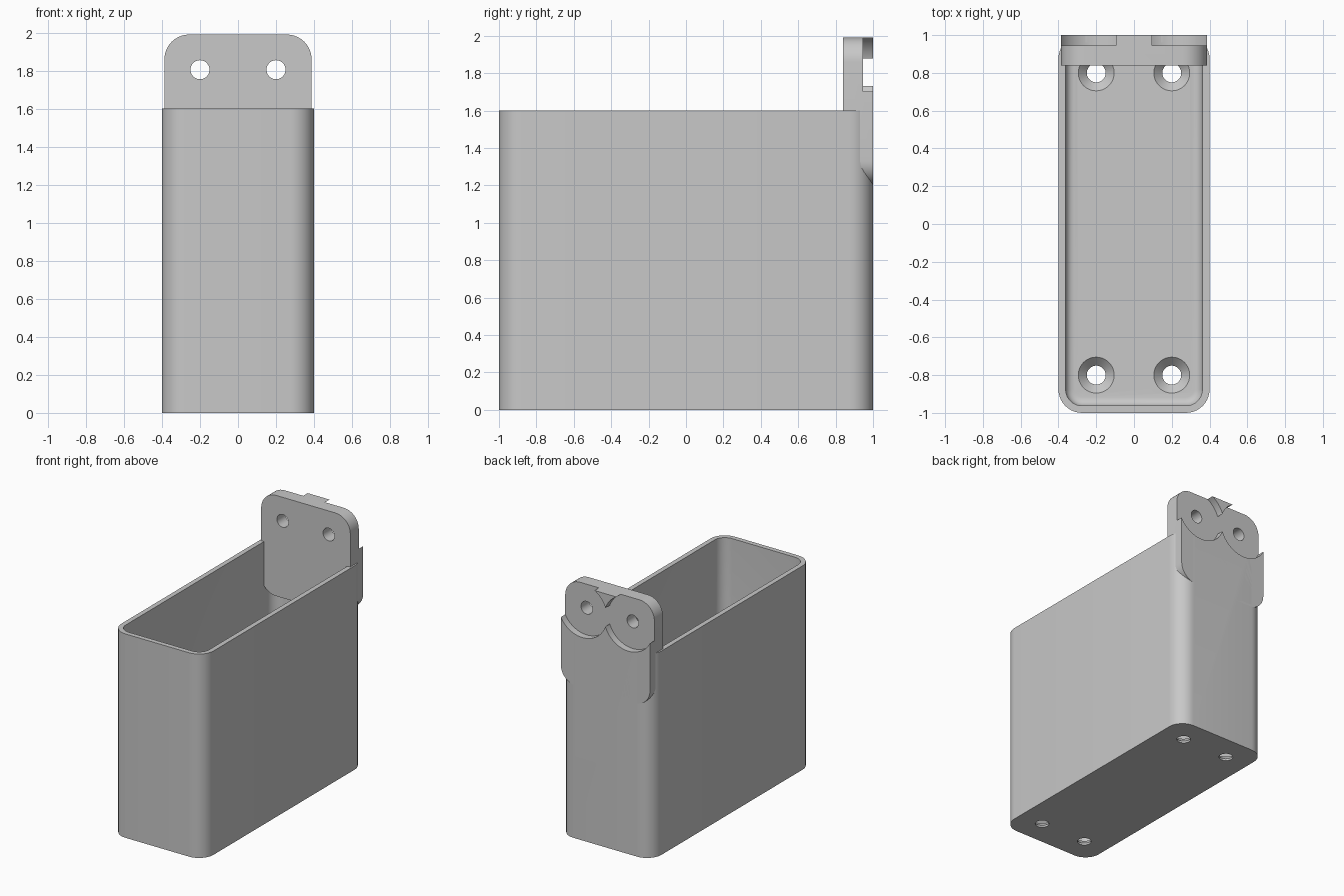
import bpy, bmesh
from math import pi, sin, cos, radians
from mathutils import Matrix

cube = bpy.data.objects.get("Cube")
if cube:
    bpy.data.objects.remove(cube, do_unlink=True)

grey = bpy.data.materials.new("light_grey")
grey.use_nodes = True
grey.diffuse_color = (0.58, 0.58, 0.58, 1)
grey.node_tree.nodes["Principled BSDF"].inputs["Base Color"].default_value = grey.diffuse_color


def finish(name, bm):
    bmesh.ops.recalc_face_normals(bm, faces=bm.faces)
    mesh = bpy.data.meshes.new(name)
    bm.to_mesh(mesh)
    bm.free()
    mesh.materials.append(grey)
    ob = bpy.data.objects.new(name, mesh)
    bpy.context.collection.objects.link(ob)
    return ob


def rounded_prism(name, half_w, half_l, r, z0, z1, fillet=0, matrix=None, steps=10):
    """Rounded rectangle in xy, extruded from z0 to z1, optionally filleted below."""
    bm = bmesh.new()
    verts = []
    corners = ((1, 1), (-1, 1), (-1, -1), (1, -1))
    for q, (sx, sy) in enumerate(corners):
        for i in range(steps + 1):
            a = (q + i / steps) * pi / 2
            verts.append(bm.verts.new((sx * (half_w - r) + r * cos(a),
                                       sy * (half_l - r) + r * sin(a), z0)))
    base = bm.faces.new(verts)
    rim = list(base.edges)
    ext = bmesh.ops.extrude_face_region(bm, geom=[base], use_keep_orig=True)
    top = [g for g in ext["geom"] if isinstance(g, bmesh.types.BMVert)]
    bmesh.ops.translate(bm, verts=top, vec=(0, 0, z1 - z0))
    bmesh.ops.recalc_face_normals(bm, faces=bm.faces)
    if fillet:
        bmesh.ops.bevel(bm, geom=rim, offset=fillet, segments=5, profile=0.5, affect='EDGES')
    if matrix:
        bmesh.ops.transform(bm, matrix=matrix, verts=bm.verts)
    return finish(name, bm)


def cone(name, r0, r1, depth, centre, along_y=False, sides=48):
    bm = bmesh.new()
    m = Matrix.Translation(centre)
    if along_y:
        m = m @ Matrix.Rotation(pi / 2, 4, 'X')
    bmesh.ops.create_cone(bm, cap_ends=True, segments=sides, radius1=r0,
                          radius2=r1, depth=depth, matrix=m)
    return finish(name, bm)


def cut(target, cutter):
    bpy.context.view_layer.objects.active = target
    mod = target.modifiers.new("cut", 'BOOLEAN')
    mod.operation = 'DIFFERENCE'
    mod.solver = 'EXACT'
    mod.object = cutter
    bpy.ops.object.modifier_apply(modifier=mod.name)
    bpy.data.objects.remove(cutter, do_unlink=True)


FLOOR = 0.06
HOLE, SINK = 0.05, 0.095

# Open bin with a filleted cavity
bin_body = rounded_prism("bin_body", 0.4, 1.0, 0.125, 0, 1.6)
cut(bin_body, rounded_prism("cavity", 0.362, 0.962, 0.087, FLOOR, 1.8, fillet=0.045))

# Countersunk screw holes in the floor
for x in (-0.2, 0.2):
    for y in (-0.8, 0.8):
        cut(bin_body, cone("floor_hole", HOLE, HOLE, 0.4, (x, y, 0)))
        cut(bin_body, cone("floor_sink", HOLE, SINK + 0.001, 0.046, (x, y, FLOOR - 0.022)))

# Upright mounting plate, stood up so its thickness runs along y
stand = Matrix.Translation((0, 0, 1.595)) @ Matrix.Rotation(pi / 2, 4, 'X')
plate = rounded_prism("mounting_plate", 0.387, 0.395, 0.13, -1.0, -0.84, matrix=stand)

# Round recesses in the back, with screw holes through the plate
for x in (-0.2, 0.2):
    for part in (plate, bin_body):
        cut(part, cone("recess", 0.213, 0.213, 0.2, (x, 1.045, 1.805), True, 64))
    cut(plate, cone("plate_hole", HOLE, HOLE, 0.6, (x, 0.92, 1.805), True))

# Smooth the rounded walls, keep the edges crisp
for ob in (bin_body, plate):
    bpy.ops.object.select_all(action='DESELECT')
    ob.select_set(True)
    bpy.context.view_layer.objects.active = ob
    bpy.ops.object.shade_smooth_by_angle(angle=radians(30))
